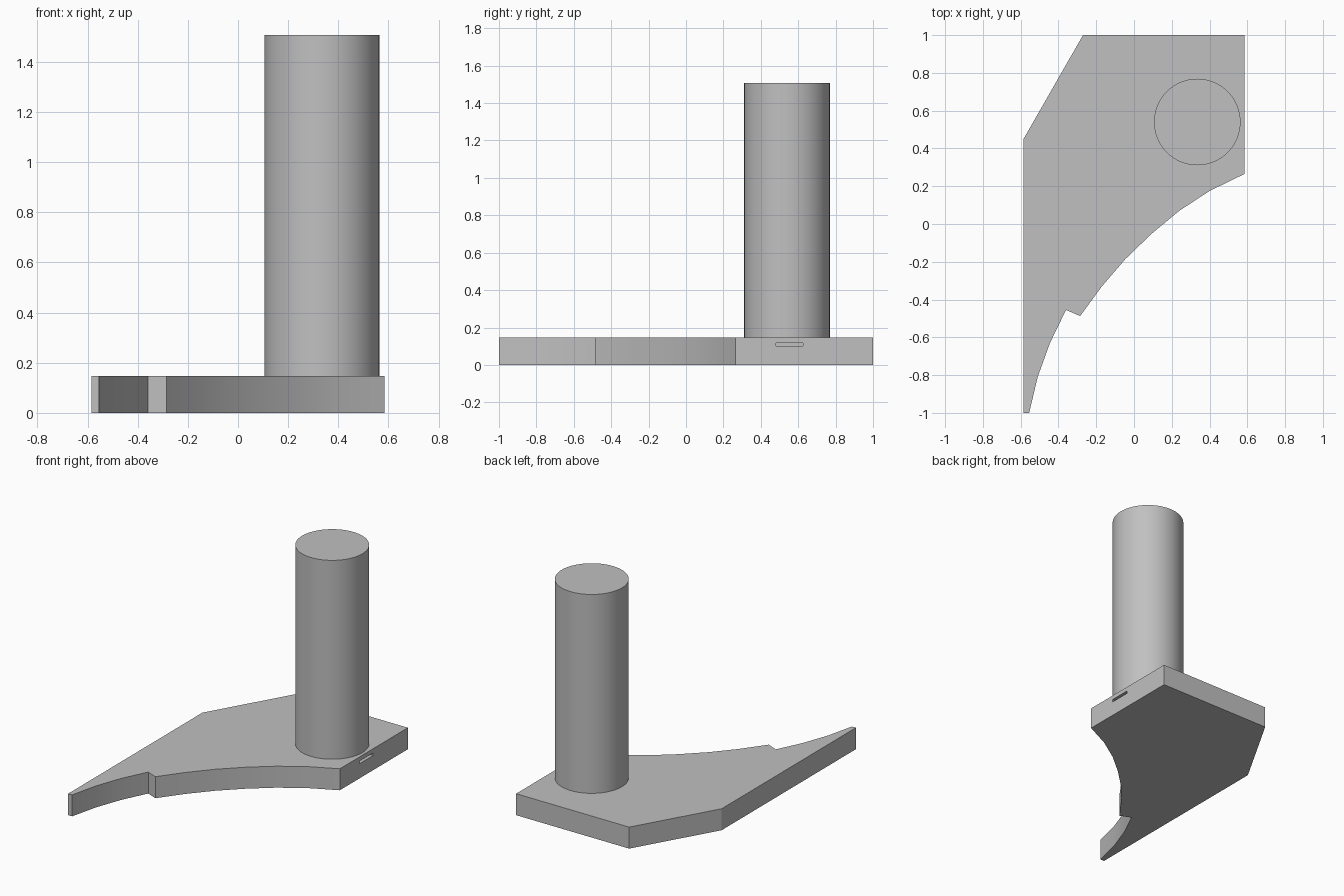
import bpy, bmesh, math

cube = bpy.data.objects.get("Cube")
if cube:
    bpy.data.objects.remove(cube, do_unlink=True)

GREY = (0.53, 0.53, 0.53, 1)
grey = bpy.data.materials.new("plain_grey")
grey.use_nodes = True
grey.diffuse_color = GREY
grey.node_tree.nodes["Principled BSDF"].inputs["Base Color"].default_value = GREY

THICK = 0.147


def prism(name, outline, z0, z1):
    """Extrude a flat outline between two heights."""
    bm = bmesh.new()
    face = bm.faces.new([bm.verts.new((x, y, z0)) for x, y in outline])
    result = bmesh.ops.extrude_face_region(bm, geom=[face])
    top = [v for v in result["geom"] if isinstance(v, bmesh.types.BMVert)]
    bmesh.ops.translate(bm, verts=top, vec=(0, 0, z1 - z0))
    bmesh.ops.recalc_face_normals(bm, faces=bm.faces)
    mesh = bpy.data.meshes.new(name)
    bm.to_mesh(mesh)
    bm.free()
    mesh.materials.append(grey)
    obj = bpy.data.objects.new(name, mesh)
    bpy.context.collection.objects.link(obj)
    return obj


def smooth(obj):
    bpy.ops.object.select_all(action="DESELECT")
    obj.select_set(True)
    bpy.context.view_layer.objects.active = obj
    bpy.ops.object.shade_smooth_by_angle(angle=math.radians(20))


# Base plate: straight back and side, two curved front edges with a step between
straight = [(-0.555, -1), (-0.585, -1), (-0.585, 0.45), (-0.27, 1), (0.585, 1)]
long_curve = [(0.585, 0.265), (0.4, 0.175), (0.24, 0.07), (0.095, -0.05),
              (-0.045, -0.185), (-0.17, -0.33), (-0.285, -0.487)]
step = [(-0.318, -0.473)]
short_curve = [(-0.36, -0.455), (-0.445, -0.63), (-0.51, -0.81)]
plate = prism("base_plate", straight + long_curve + step + short_curve, 0, THICK)

# Thin slot cut into the side of the plate
cutter = prism("slot_cutter", [(0.5, 0.48), (0.7, 0.48), (0.7, 0.625), (0.5, 0.625)], 0.1, 0.118)
cutter.hide_render = True
cutter.hide_set(True)
cut = plate.modifiers.new("slot", "BOOLEAN")
cut.operation = "DIFFERENCE"
cut.solver = "EXACT"
cut.object = cutter
smooth(plate)

# Upright round post
bpy.ops.mesh.primitive_cylinder_add(vertices=64, radius=0.229, depth=1.507 - THICK,
                                    location=(0.335, 0.54, (1.507 + THICK) / 2))
post = bpy.context.object
post.name = "round_post"
post.data.materials.append(grey)
smooth(post)
